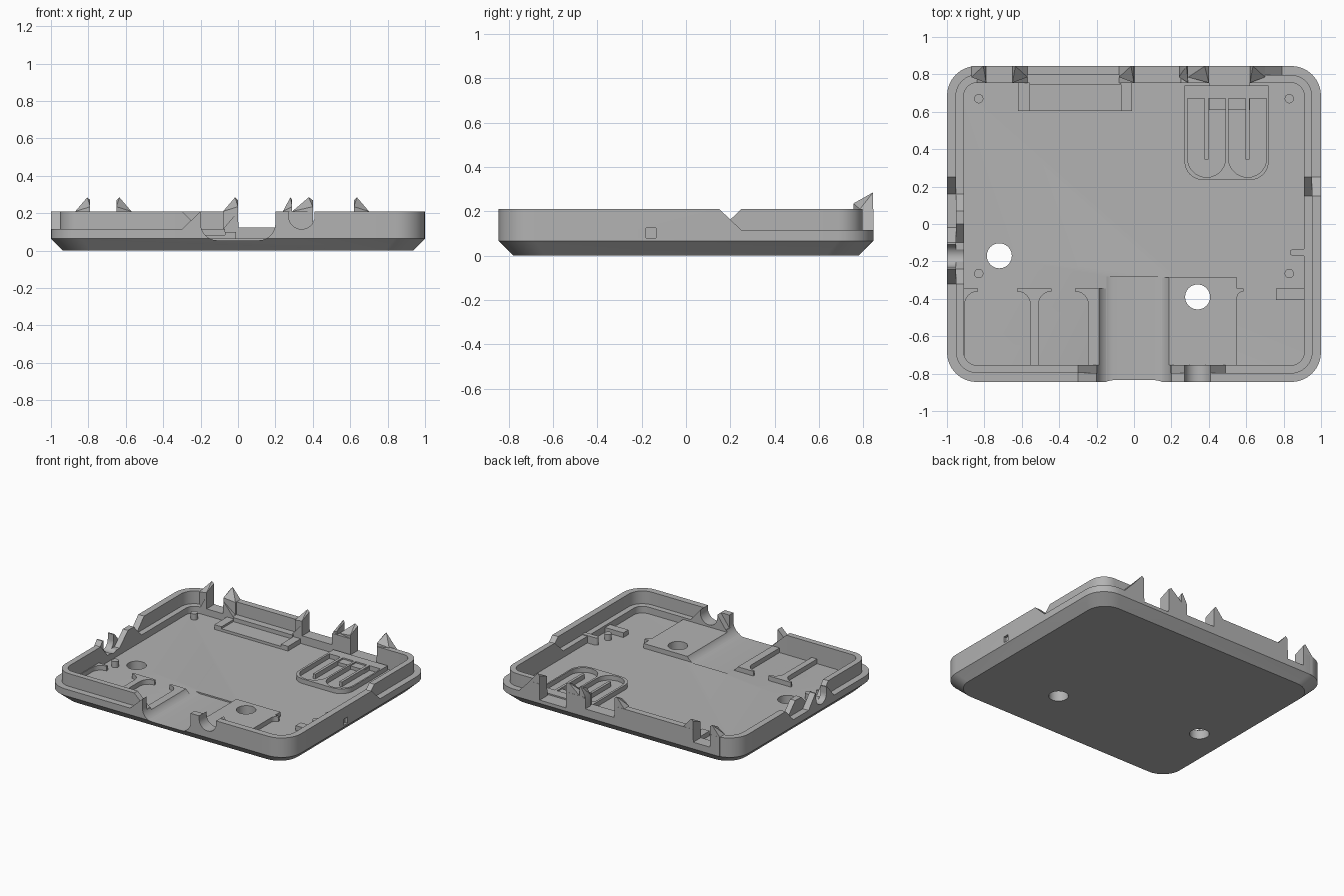
import bpy, bmesh
from math import sin, cos, pi, radians

if "Cube" in bpy.data.objects:
    bpy.data.objects.remove(bpy.data.objects["Cube"])

grey = bpy.data.materials.new("plain grey")
grey.use_nodes = True
COLOR = (0.45, 0.45, 0.45, 1)
grey.diffuse_color = COLOR
grey.node_tree.nodes["Principled BSDF"].inputs["Base Color"].default_value = COLOR

HX, HY, R = 1.0, 0.845, 0.16
FLOOR, LOW, HIGH = 0.065, 0.115, 0.21
WALL, MID = 0.09, 0.048
RIDGE = 0.1


def finish(name, bm):
    bmesh.ops.recalc_face_normals(bm, faces=bm.faces)
    mesh = bpy.data.meshes.new(name)
    bm.to_mesh(mesh)
    bm.free()
    ob = bpy.data.objects.new(name, mesh)
    ob.data.materials.append(grey)
    bpy.context.collection.objects.link(ob)
    return ob


def arc(cx, cy, r, start, end, n=8):
    angles = [radians(start + (end - start) * i / n) for i in range(n + 1)]
    return [(cx + r * cos(a), cy + r * sin(a)) for a in angles]


def prism(name, pts, axis, a, b):
    """Extrude a 2D outline along an axis from a to b."""
    place = {"x": lambda p, t: (t, p[0], p[1]),
             "y": lambda p, t: (p[0], t, p[1]),
             "z": lambda p, t: (p[0], p[1], t)}[axis]
    bm = bmesh.new()
    lo, hi = [[bm.verts.new(place(p, t)) for p in pts] for t in (a, b)]
    bm.faces.new(lo)
    bm.faces.new(hi)
    for i in range(len(pts)):
        j = (i + 1) % len(pts)
        bm.faces.new((lo[i], lo[j], hi[j], hi[i]))
    return finish(name, bm)


def box(name, x0, x1, y0, y1, z0, z1):
    return prism(name, [(x0, y0), (x1, y0), (x1, y1), (x0, y1)], "z", z0, z1)


def cut(targets, cutter):
    for ob in targets:
        mod = ob.modifiers.new("cut", "BOOLEAN")
        mod.operation, mod.solver, mod.object = "DIFFERENCE", "EXACT", cutter
        bpy.context.view_layer.objects.active = ob
        bpy.ops.object.modifier_apply(modifier=mod.name)
    bpy.data.objects.remove(cutter)


def rim_path(sides, d):
    """Rounded rectangle inset by d, with a height at every point."""
    ends = [(-HX + R, HX - R), (-HY + R, HY - R), (HX - R, -HX + R), (HY - R, -HY + R)]
    corners = [(1, -1), (1, 1), (-1, 1), (-1, -1)]
    spot = [lambda t: (t, d - HY), lambda t: (HX - d, t),
            lambda t: (t, HY - d), lambda t: (d - HX, t)]
    path = []
    for k, side in enumerate(sides):
        keys = [(ends[k][0], side[0])] + side[1] + [(ends[k][1], side[2])]
        path += [(*spot[k](t), h) for t, h in keys]
        sx, sy = corners[k]
        turn = arc(sx * (HX - R), sy * (HY - R), R - d, 90 * k - 90, 90 * k)
        path += [(x, y, side[2]) for x, y in turn[1:-1]]
    return path


def rim(name, sides, d_out, d_in):
    """Closed wall whose top follows the listed heights."""
    bm = bmesh.new()
    loops = []
    for d in (d_out, d_in):
        path = rim_path(sides, d)
        loops.append([bm.verts.new((x, y, FLOOR)) for x, y, h in path])
        loops.append([bm.verts.new(p) for p in path])
    ob, ot, ib, it = loops
    for i in range(len(ob)):
        j = (i + 1) % len(ob)
        for a, b in ((ob, ot), (ot, it), (it, ib), (ib, ob)):
            bm.faces.new((a[i], a[j], b[j], b[i]))
    return finish(name, bm)


# base tray with a chamfered underside
flat = [(0, [], 0)] * 4
bm = bmesh.new()
top = [(x, y) for x, y, h in rim_path(flat, 0)]
sx, sy = (HX - FLOOR) / HX, (HY - FLOOR) / HY
lo = [bm.verts.new((x * sx, y * sy, 0)) for x, y in top]
hi = [bm.verts.new((x, y, FLOOR)) for x, y in top]
bm.faces.new(lo)
bm.faces.new(hi)
for i in range(len(top)):
    j = (i + 1) % len(top)
    bm.faces.new((lo[i], lo[j], hi[j], hi[i]))
bmesh.ops.remove_doubles(bm, verts=bm.verts, dist=0.0005)
base = finish("base_tray", bm)

# interlocking rims: where the outer one is high the inner one is low
E, G, D = 0.002, 0.125, 0.09
gaps = [(0.62, HIGH), (0.62 - E, D), (0.4 + E, D), (0.4, HIGH),
        (0.25, HIGH), (0.25 - E, G), (E, G), (0, HIGH)]
port = [(-0.65, HIGH), (-0.65 - E, LOW), (-0.79 + E, LOW), (-0.79, HIGH)]
outer = rim("outer_rim", [
    (LOW, [(-0.3, LOW), (-0.2, HIGH)], HIGH),
    (HIGH, [(0.15, HIGH), (0.25, LOW)], LOW),
    (LOW, [(0.79, LOW), (0.7, HIGH)] + gaps + port, HIGH),
    (HIGH, [(0.25, HIGH), (0.16, LOW), (-0.02, LOW), (-0.1, HIGH),
            (-0.24, HIGH), (-0.32, LOW)], LOW)], 0, MID)
inner = rim("inner_rim", [
    (HIGH, [(-0.3, HIGH), (-0.2, LOW), (0.2, LOW), (0.27, HIGH), (0.41, HIGH), (0.49, LOW)], LOW),
    (LOW, [(0.15, LOW), (0.25, HIGH)], HIGH),
    (HIGH, gaps + [(-0.08, LOW), (-0.57, LOW)] + port, LOW),
    (LOW, [(0.16, LOW), (0.25 - 0.18, HIGH), (0, HIGH), (-0.1, LOW),
           (-0.24, LOW), (-0.32, HIGH)], HIGH)], MID, WALL)

# pointed cheeks beside the rear ports
for n, (x0, x1) in enumerate([(-0.79, -0.87), (-0.65, -0.57), (0, -0.08),
                              (0.29, 0.24), (0.4, 0.29), (0.62, 0.7)]):
    bm = bmesh.new()
    y0, y1 = HY - WALL, HY - 0.001
    for p in [(x0, y0, FLOOR), (x0, y1, FLOOR), (x1, y0 + 0.03, FLOOR), (x1, y1, FLOOR),
              (x1, y0 + 0.03, HIGH), (x1, y1, HIGH), (x0, y0, 0.235),
              (x0 + (x1 - x0) * 0.2, y1, 0.285), (x0, y1, 0.27)]:
        bm.verts.new(p)
    bmesh.ops.convex_hull(bm, input=bm.verts)
    finish(f"port_cheek_{n + 1}", bm)

# rear port supports
box("port_block", 0.4, 0.62, 0.61, 0.76, FLOOR, D)
box("connector_shelf", -0.62, -0.01, 0.605, 0.757, FLOOR, 0.085)
for n, x in enumerate((-0.62, -0.07)):
    box(f"shelf_end_{n + 1}", x, x + 0.06, 0.605, 0.757, FLOOR, RIDGE)
box("shelf_back_bar", -0.56, -0.07, 0.745, 0.757, FLOOR, LOW)


def flared(name, x0, x1, left, right, y=-0.345):
    """Ridge running to the front wall, with flared tips at its inner end."""
    pts = [(x0, -0.76), (x1, -0.76)]
    if right:
        pts += arc(x1 + right, y - 0.015 - right, right, 180, 90, 6)
        pts += [(x1 + right, y)]
    else:
        pts += [(x1, y)]
    if left:
        pts += [(x0 - left, y)] + arc(x0 - left, y - 0.015 - left, left, 90, 0, 6)
    else:
        pts += [(x0, y)]
    return prism(name, pts, "z", FLOOR, RIDGE)


# front ridges and the slab beside the cable trough
flared("left_wall_ridge", -0.93, -0.905, 0, 0.07)
flared("divider_ridge", -0.555, -0.51, 0.07, 0.07)
trough_ridge = flared("trough_ridge", -0.245, -0.1, 0.07, 0)
slab = box("front_slab", 0.1, 0.55, -0.76, -0.285, FLOOR, RIDGE)
flared("slab_edge_ridge", 0.53, 0.551, 0, 0.035)
box("right_corner_ledge", 0.76, 0.915, -0.405, -0.345, FLOOR, RIDGE)

# wide cable trough through the front wall
trough = [(-0.2, 0.4)] + arc(-0.11, 0.145, 0.09, 180, 270) + arc(0.11, 0.145, 0.09, 270, 360) + [(0.2, 0.4)]
cut([base, outer, inner, trough_ridge, slab], prism("trough_cutter", trough, "y", -0.95, -0.28))


# small cable notches in the front and left walls
def notch(c, r, z):
    return [(c - r, 0.4)] + arc(c, z, r, 180, 360, 14) + [(c + r, 0.4)]


cut([outer, inner], prism("front_notch_cutter", notch(0.34, 0.07, 0.185), "y", -0.95, -0.74))
cut([outer, inner], prism("left_notch_cutter", notch(-0.17, 0.06, 0.165), "x", -1.1, -0.9))

# round screw holes through the floor
for x, y in ((-0.72, -0.17), (0.34, -0.39)):
    cut([base, slab], prism("hole_cutter", arc(x, y, 0.067, 0, 345, 23), "z", -0.1, 0.3))

# small square latch recess and the rail behind it
cut([outer], box("latch_cutter", 0.98, 1.1, -0.18, -0.135, 0.08, 0.125))
rail = [(0.955, -0.17), (0.955, -0.135)] + arc(0.85, -0.1525, 0.0175, 90, 270)
prism("latch_rail", rail, "z", FLOOR, 0.12)

# locating posts
for n, (x, y) in enumerate(((-0.83, 0.67), (0.83, 0.67), (-0.83, -0.265), (0.83, -0.265))):
    prism(f"post_{n + 1}", arc(x, y, 0.025, 0, 337.5, 15), "z", FLOOR, 0.11)

# button frame: rounded pad with two U-shaped pockets and centre tongues
pad = [(0.27, 0.74)] + arc(0.37, 0.335, 0.1, 180, 270) + arc(0.62, 0.335, 0.1, 270, 360) + [(0.72, 0.74)]
frame = prism("button_frame", pad, "z", FLOOR, RIDGE)
for n, c in enumerate((0.388, 0.607)):
    pocket = [(c - 0.102, 0.67)] + arc(c, 0.352, 0.102, 180, 360, 14) + [(c + 0.102, 0.67)]
    cut([frame], prism("pocket_cutter", pocket, "z", FLOOR - 0.02, 0.2))
    box(f"button_tongue_{n + 1}", c - 0.01, c + 0.01, 0.345, 0.7, FLOOR, RIDGE)

# smooth curved walls, keep edges sharp
bpy.ops.object.select_all(action="DESELECT")
for ob in bpy.context.collection.objects:
    if ob.type == "MESH" and grey.name in ob.data.materials:
        ob.select_set(True)
        bpy.context.view_layer.objects.active = ob
bpy.ops.object.shade_smooth_by_angle(angle=radians(30))
